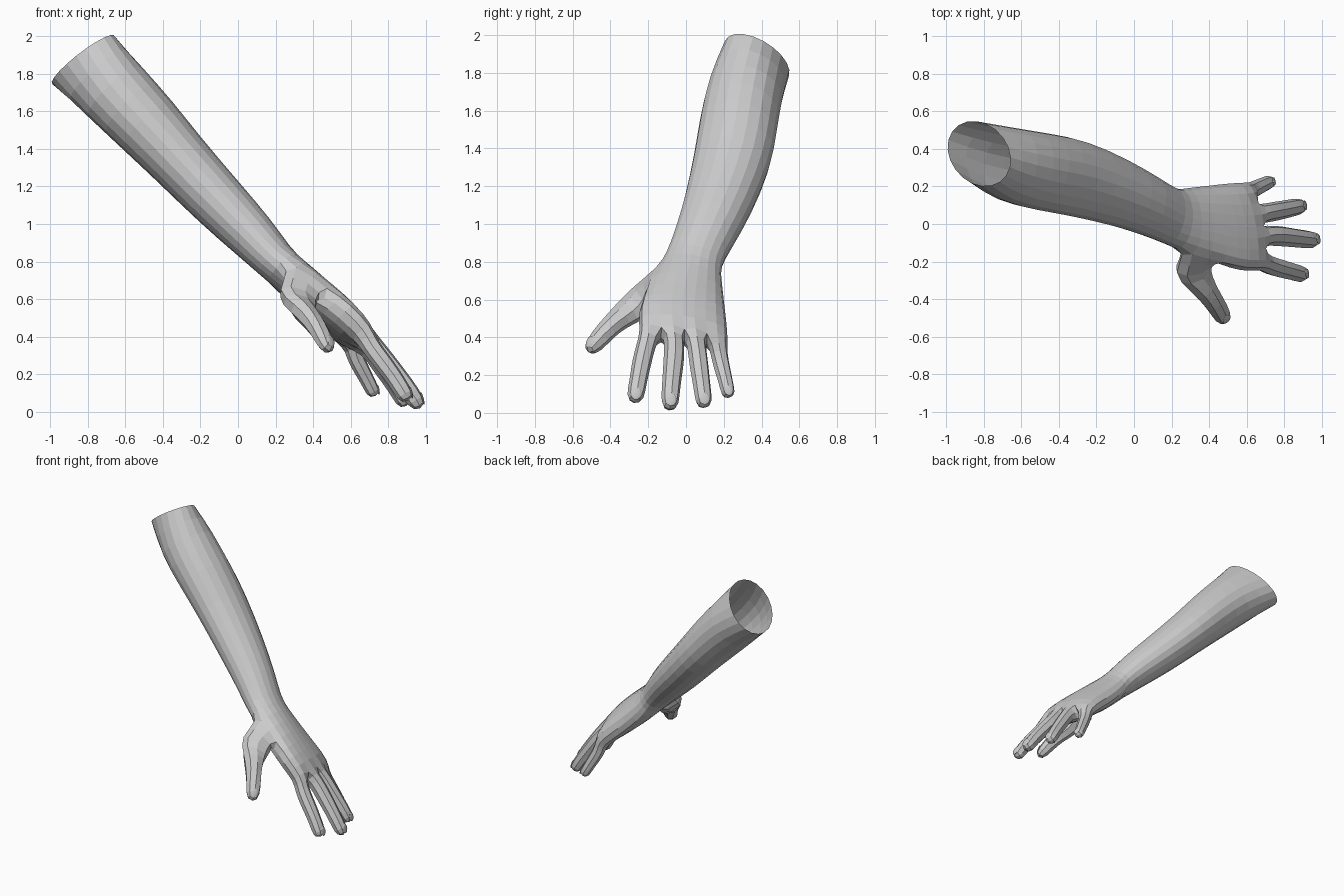
import bpy, bmesh, math
from mathutils import Vector, Matrix

if "Cube" in bpy.data.objects:
    bpy.data.objects.remove(bpy.data.objects["Cube"])

bm = bmesh.new()
nails = bmesh.new()


def ring(c, u, n, flat):
    """Ten-sided section: five points over the back, five under the palm.
    flat blends from a round section (0) to the even finger row (1)."""
    c, u, n = Vector(c), Vector(u), Vector(n)
    row = []
    for j in range(5):
        a = math.radians(162 - 36 * j)
        across = math.cos(a) * (1 - flat) + (-1 + 0.5 * j) * flat
        up = math.sin(a) * (1 - flat) + (0.7, 0.95, 1.05, 0.95, 0.65)[j] * flat
        row.append((across * 1.05, up * 1.05))
    top = [bm.verts.new(c + u * a + n * b) for a, b in row]
    under = [bm.verts.new(c + u * a - n * b) for a, b in reversed(row)]
    return top + under


def digit(quad, path, side):
    """Extrude a four-sided finger from a base quad, close it and add a nail.
    Each path entry is x, y, z, half width, half thickness."""
    prev = quad
    pts = [Vector(p[:3]) for p in path]
    base = sum((v.co for v in quad), Vector()) / 4
    for i, p in enumerate(path):
        before = pts[i - 1] if i else base
        after = pts[min(i + 1, len(pts) - 1)]
        d = (after - before).normalized()
        s = Vector(side)
        s = (s - d * s.dot(d)).normalized()
        n = d.cross(s)
        cur = [bm.verts.new(pts[i] + s * a * p[3] + n * b * p[4])
               for a, b in ((-1, 1), (1, 1), (1, -1), (-1, -1))]
        for k in range(4):
            m = (k + 1) % 4
            bm.faces.new((prev[k], prev[m], cur[m], cur[k]))
        prev = cur
    bm.faces.new(prev)
    # nail lying on the back of the last joint
    r = path[-1][3]
    slope = (pts[-1] - pts[-2]).normalized() - n * 0.3
    f = slope.normalized()
    nn = f.cross(s)
    pos = pts[-2].lerp(pts[-1], 0.55) + n * r * 0.78
    rot = Matrix((s, f, nn)).transposed().to_4x4()
    size = Matrix.Diagonal((r * 0.6, r * 0.75, 0.006, 1))
    bmesh.ops.create_uvsphere(nails, u_segments=10, v_segments=6, radius=1,
                              matrix=Matrix.Translation(pos) @ rot @ size)


# Open upper end, then forearm sections: centre, half width, half thickness
rings = [ring((-.825, .375, 1.875), (-.015, .175, -.06), (.17, -.02, .12), 0)]
for x, y, z, w, t in [(-.66, .312, 1.71, .207, .20), (-.47, .275, 1.515, .213, .187),
                      (-.32, .25, 1.35, .212, .168), (-.095, .175, 1.11, .187, .153),
                      (.09, .094, .925, .162, .133), (.20, .035, .80, .15, .11)]:
    rings.append(ring((x, y, z), (.17 * w, .97 * w, -.17 * w), (.7 * t, 0, .71 * t), 0))

# Palm sections
rings.append(ring((.275, .02, .73), (-.01, .17, -.03), (.075, 0, .072), .3))
rings.append(ring((.42, -.005, .60), (-.03, .205, -.03), (.072, 0, .072), .6))
rings.append(ring((.535, -.02, .505), (-.04, .23, -.03), (.064, 0, .062), .9))
rings.append(ring((.64, -.01, .40), (-.035, .225, -.03), (.057, 0, .052), 1))

THUMB = 7
for k in range(len(rings) - 1):
    a, b = rings[k], rings[k + 1]
    for i in range(10):
        if k == THUMB and i == 9:
            continue  # thumb grows out of this side
        m = (i + 1) % 10
        bm.faces.new((a[i], a[m], b[m], b[i]))

# Fingers, index to little: joint centre and half size
fingers = [
    [(.70, -.213, .355, .054), (.77, -.235, .265, .056), (.83, -.25, .185, .051),
     (.87, -.262, .12, .051), (.91, -.274, .055, .046)],
    [(.715, -.06, .36, .058), (.785, -.065, .27, .06), (.86, -.075, .18, .054),
     (.92, -.082, .10, .053), (.975, -.087, .012, .048)],
    [(.70, .058, .34, .054), (.755, .068, .255, .056), (.815, .08, .17, .051),
     (.86, .09, .10, .050), (.90, .097, .025, .045)],
    [(.615, .175, .31, .048), (.65, .19, .24, .048), (.68, .205, .185, .043),
     (.705, .217, .135, .042), (.733, .228, .08, .038)],
]
e = rings[-1]
for j, path in enumerate(fingers):
    digit([e[j], e[j + 1], e[8 - j], e[9 - j]],
          [(x, y, z, r, r) for x, y, z, r in path], (-.12, 1, -.1))

# Thumb, with a broad fleshy root
a, b = rings[THUMB], rings[THUMB + 1]
digit([a[0], b[0], b[9], a[9]],
      [(.30, -.215, .60, .135, .085), (.35, -.31, .535, .085, .07),
       (.405, -.385, .475, .062, .058), (.45, -.45, .405, .06, .054),
       (.49, -.525, .315, .046, .042)], (.7, 0, -.7))

bmesh.ops.recalc_face_normals(bm, faces=bm.faces)


def make(name, mesh_bm):
    me = bpy.data.meshes.new(name)
    mesh_bm.to_mesh(me)
    mesh_bm.free()
    ob = bpy.data.objects.new(name, me)
    bpy.context.collection.objects.link(ob)
    return ob


arm = make("forearm_and_hand", bm)
sub = arm.modifiers.new("rounding", 'SUBSURF')
sub.levels = sub.render_levels = 1
make("fingernails", nails)
